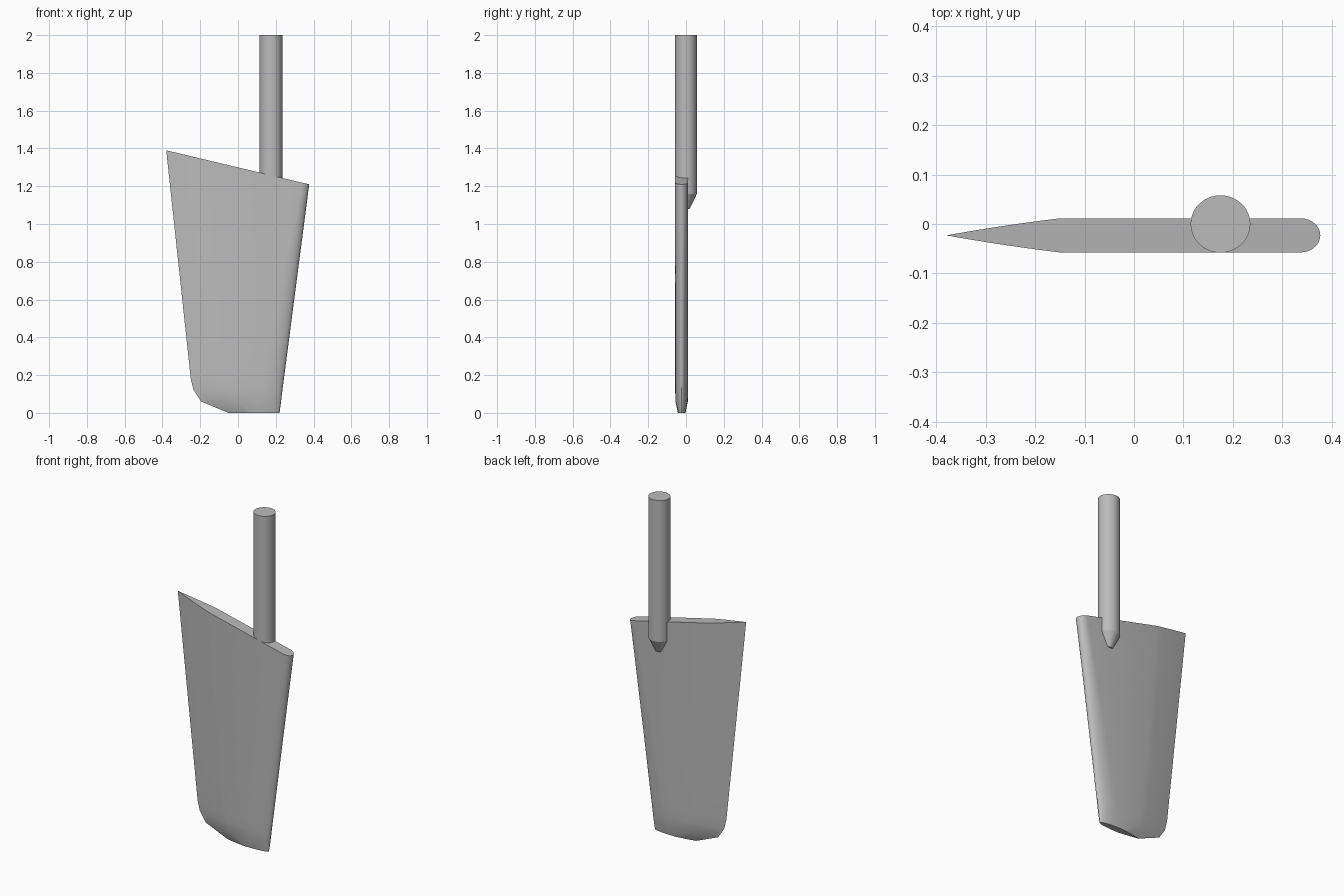
import bpy, bmesh, math

cube = bpy.data.objects.get("Cube")
if cube:
    bpy.data.objects.remove(cube, do_unlink=True)

grey = bpy.data.materials.new("plain grey")
grey.use_nodes = True
grey.diffuse_color = (0.5, 0.5, 0.5, 1)
grey.node_tree.nodes["Principled BSDF"].inputs["Base Color"].default_value = (0.5, 0.5, 0.5, 1)

BLADE_Y = -0.023


def skin(name, rings, angle):
    """Join equal rings of points into a closed, smooth-shaded solid."""
    bm = bmesh.new()
    loops = [[bm.verts.new(p) for p in ring] for ring in rings]
    n = len(loops[0])
    for a, b in zip(loops, loops[1:]):
        for i in range(n):
            j = (i + 1) % n
            bm.faces.new((a[i], a[j], b[j], b[i]))
    bm.faces.new(loops[0])
    bm.faces.new(loops[-1])
    bmesh.ops.recalc_face_normals(bm, faces=bm.faces)
    mesh = bpy.data.meshes.new(name)
    bm.to_mesh(mesh)
    bm.free()
    mesh.materials.append(grey)
    obj = bpy.data.objects.new(name, mesh)
    bpy.context.collection.objects.link(obj)
    bpy.ops.object.select_all(action="DESELECT")
    obj.select_set(True)
    bpy.context.view_layer.objects.active = obj
    bpy.ops.object.shade_smooth_by_angle(angle=math.radians(angle))
    return obj


def foil(xl, zl, xr, zr, half, nose, tail):
    """Foil section: sharp tail at xl, flat sides, rounded nose at xr."""
    side = []
    for k in range(1, 6):
        u = k / 5
        side.append((xl + tail * u, half * (u + 0.2 * u * (1 - u))))
    for k in range(8):
        a = math.pi / 2 * k / 8
        side.append((xr - nose + nose * math.sin(a), half * math.cos(a)))
    outline = [(xl, 0)] + side + [(xr, 0)] + [(x, -y) for x, y in reversed(side)]
    slope = (zr - zl) / (xr - xl)
    return [(x, BLADE_Y + y, zl + slope * (x - xl)) for x, y in outline]


# Blade: stations from the slanted top to the narrow flat foot
top = (-0.38, 1.39, 0.377, 1.21, 0.0345, 0.04, 0.23)
low = (-0.25, 0.18, 0.243, 0.18, 0.0345, 0.11, 0.20)
stations = [[p + (q - p) * k / 6 for p, q in zip(top, low)] for k in range(7)]
stations += [
    (-0.235, 0.12, 0.235, 0.12, 0.0345, 0.115, 0.20),
    (-0.195, 0.06, 0.228, 0.06, 0.0325, 0.12, 0.18),
    (-0.05, 0.0, 0.22, 0.0, 0.02, 0.12, 0.12),
]
skin("rudder_blade", [foil(*s) for s in stations], 35)


# Stock: round shaft with a tapered lower end sunk into the blade
def circle(z, scale):
    return [(0.175 + 0.0605 * scale * math.cos(math.tau * k / 40),
             0.058 * scale * math.sin(math.tau * k / 40), z) for k in range(40)]


skin("rudder_stock", [circle(2.0, 1), circle(1.16, 1), circle(1.08, 0.33)], 25)
